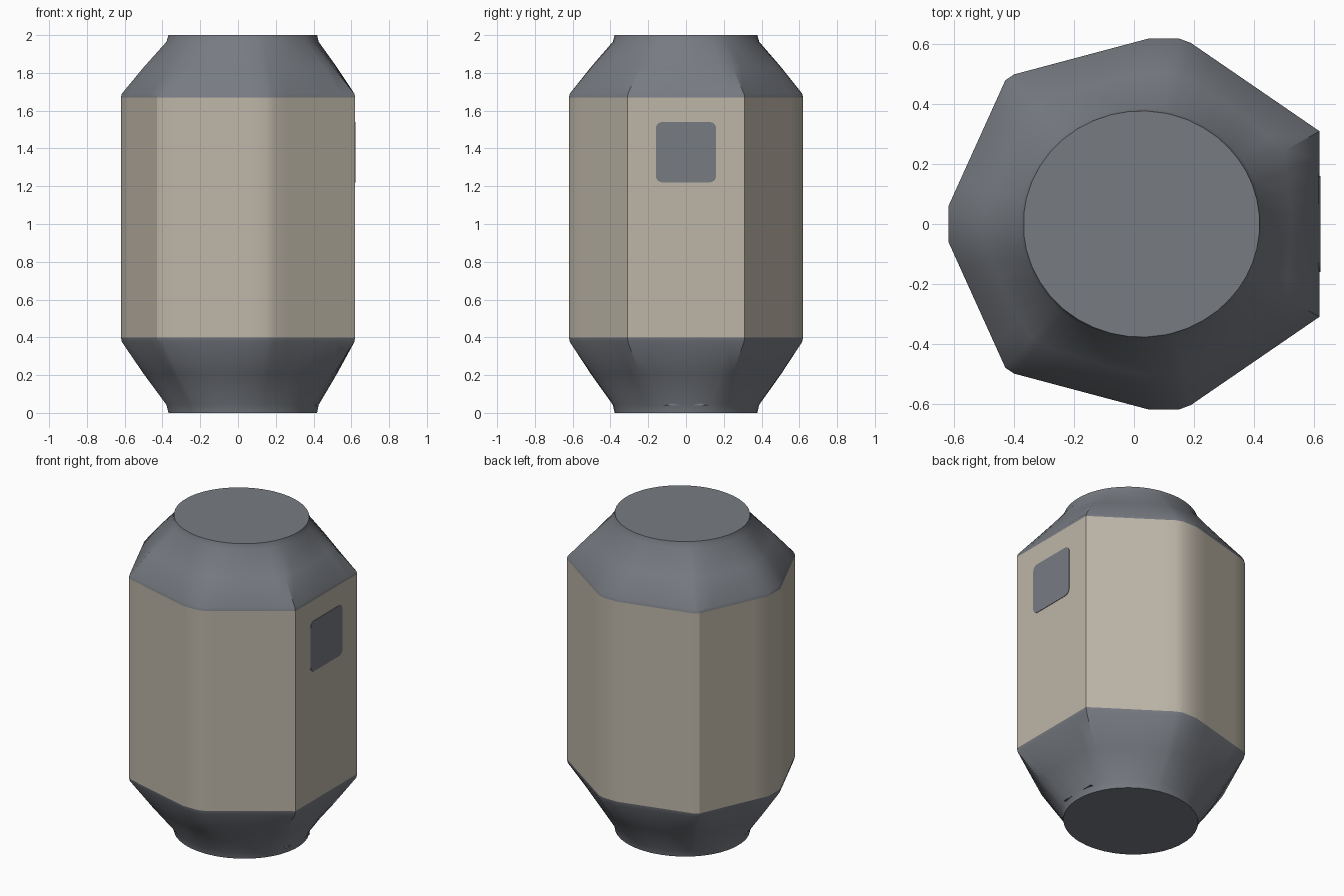
import bpy, bmesh, math
from mathutils import Vector

cube = bpy.data.objects.get("Cube")
if cube:
    bpy.data.objects.remove(cube, do_unlink=True)


def material(name, rgb):
    mat = bpy.data.materials.new(name)
    mat.use_nodes = True
    mat.diffuse_color = (*rgb, 1)
    bsdf = mat.node_tree.nodes["Principled BSDF"]
    bsdf.inputs["Base Color"].default_value = (*rgb, 1)
    bsdf.inputs["Roughness"].default_value = 0.7
    return mat


BEIGE = material("warm beige", (0.51, 0.465, 0.39))
GREY = material("slate grey", (0.185, 0.198, 0.222))

# Seven-sided outline with blunted corners, mirrored across y
half = [(0.62, 0.31), (0.19, 0.605), (0.15, 0.62), (0.05, 0.62),
        (-0.40, 0.50), (-0.43, 0.48), (-0.62, 0.06)]
corners = half + [(x, -y) for x, y in reversed(half)]
MOUTH = Vector((0.025, 0))
MOUTH_RX, MOUTH_RY = 0.395, 0.378


def subdivide(points, step=0.09):
    out = []
    for i, p in enumerate(points):
        a, b = Vector(p), Vector(points[(i + 1) % len(points)])
        n = max(1, round((b - a).length / step))
        out += [a.lerp(b, k / n) for k in range(n)]
    return out


outline = subdivide(corners)


def to_mouth(p):
    d = p - MOUTH
    a = math.atan2(d.y, d.x)
    return MOUTH + Vector((MOUTH_RX * math.cos(a), MOUTH_RY * math.sin(a)))


def finish(name, bm, mat, angle=30):
    bmesh.ops.recalc_face_normals(bm, faces=bm.faces)
    mesh = bpy.data.meshes.new(name)
    bm.to_mesh(mesh)
    bm.free()
    mesh.materials.append(mat)
    obj = bpy.data.objects.new(name, mesh)
    bpy.context.collection.objects.link(obj)
    bpy.ops.object.select_all(action='DESELECT')
    obj.select_set(True)
    bpy.context.view_layer.objects.active = obj
    bpy.ops.object.shade_smooth_by_angle(angle=math.radians(angle))
    return obj


def loft(name, levels, mat, cap_end=False):
    """Skin rings given as (height, blend from outline to round mouth)."""
    bm = bmesh.new()
    rings = [[bm.verts.new((*p.lerp(to_mouth(p), t), z)) for p in outline]
             for z, t in levels]
    count = len(outline)
    for low, high in zip(rings, rings[1:]):
        for i in range(count):
            j = (i + 1) % count
            bm.faces.new((low[i], low[j], high[j], high[i]))
    if cap_end:
        bm.faces.new(rings[-1])
    obj = finish(name, bm, mat)
    return obj


# Straight wall and the two tapering ends
BOTTOM, TOP = 0.40, 1.67
loft("body_wall", [(BOTTOM, 0), (TOP, 0)], BEIGE)
taper = [(0, 0), (0.02, 0.02), (0.16, 0.48), (0.295, 0.96), (0.33, 1)]
loft("upper_shoulder", [(TOP + h, t) for h, t in taper], GREY, True)
loft("lower_shoulder", [(BOTTOM - h * BOTTOM / 0.33, t) for h, t in taper], GREY, True)


def side_plate(name, points, x, depth, mat):
    """Extrude a y-z outline outward along +x."""
    bm = bmesh.new()
    face = bm.faces.new([bm.verts.new((x, y, z)) for y, z in points])
    grown = bmesh.ops.extrude_face_region(bm, geom=[face])["geom"]
    moved = [v for v in grown if isinstance(v, bmesh.types.BMVert)]
    bmesh.ops.translate(bm, vec=(depth, 0, 0), verts=moved)
    return finish(name, bm, mat)


# Rounded window on the flat side
radius, size = 0.035, 0.16
window = []
for k in range(4):
    mid = math.pi / 4 + k * math.pi / 2
    cy = math.copysign(size - radius, math.cos(mid))
    cz = math.copysign(size - radius, math.sin(mid))
    for s in range(5):
        a = k * math.pi / 2 + s * math.pi / 8
        window.append((cy + radius * math.cos(a), 1.38 + cz + radius * math.sin(a)))
side_plate("window", window, 0.617, 0.006, GREY)

# Small lip below the window, near the base
lip = [(-0.12, 0.04), (0.12, 0.04), (0.05, 0.056), (0, 0.062), (-0.05, 0.056)]
side_plate("base_lip", lip, 0.39, 0.035, GREY)
